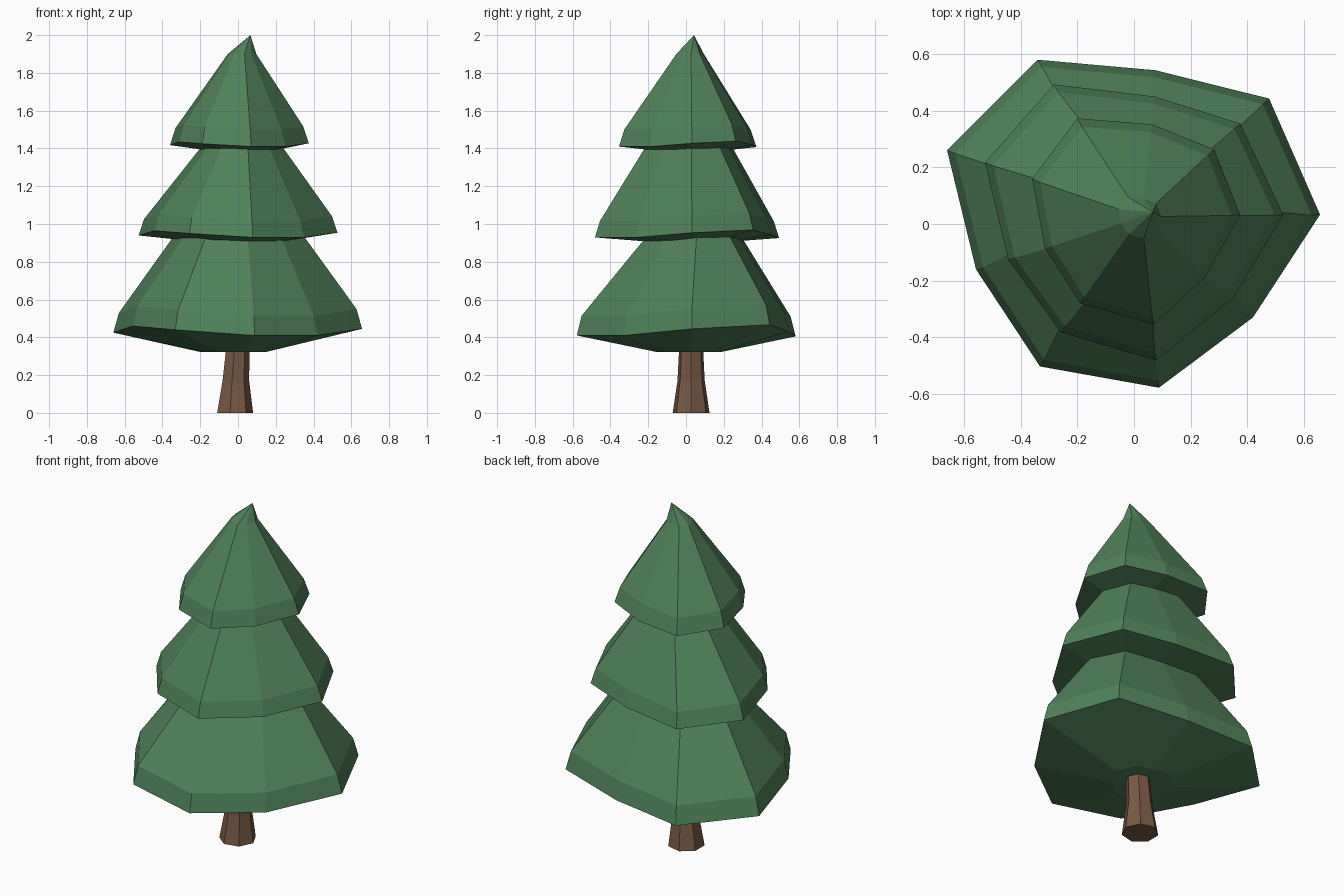
import bpy, bmesh, math

if "Cube" in bpy.data.objects:
    bpy.data.objects.remove(bpy.data.objects["Cube"])


def material(name, rgb):
    m = bpy.data.materials.new(name)
    m.diffuse_color = (*rgb, 1)
    m.use_nodes = True
    m.node_tree.nodes["Principled BSDF"].inputs["Base Color"].default_value = m.diffuse_color
    return m


def loft(name, rings, mat):
    """Skin a list of point rings; a one-point ring makes a tip. Ends are capped."""
    bm = bmesh.new()
    rows = [[bm.verts.new(p) for p in r] for r in rings]
    for a, b in zip(rows, rows[1:]):
        n = len(a)
        for i in range(n):
            j = (i + 1) % n
            if len(b) == 1:
                bm.faces.new((a[i], a[j], b[0]))
            else:
                bm.faces.new((a[i], a[j], b[j], b[i]))
    for r in (rows[0], rows[-1]):
        if len(r) > 2:
            bm.faces.new(r)
    bmesh.ops.recalc_face_normals(bm, faces=bm.faces)
    me = bpy.data.meshes.new(name)
    bm.to_mesh(me)
    bm.free()
    me.materials.append(mat)
    bpy.context.collection.objects.link(bpy.data.objects.new(name, me))


green = material("needle green", (0.080, 0.220, 0.100))
brown = material("bark brown", (0.190, 0.100, 0.058))

# Uneven nine-sided rims, clockwise from the back left corner
rim_low = [(-.34, .58), (.075, .543), (.477, .443), (.657, .033), (.42, -.33),
           (.088, -.578), (-.332, -.503), (-.558, -.16), (-.66, .26)]
rim_mid = [(-.283, .493), (.074, .45), (.375, .355), (.527, .033), (.35, -.263),
           (.078, -.482), (-.258, -.383), (-.445, -.125), (-.526, .217)]
rim_top = [(-.2, .373), (.064, .352), (.283, .263), (.375, .033), (.25, -.19),
           (.07, -.355), (-.19, -.28), (-.315, -.085), (-.36, .16)]
# Height wobble of each rim corner
wobble = [-.025, 0, .037, .015, -.02, -.02, .01, .03, -.005]


def ring(rim, z, sx, sy, ox=0, oy=0, wob=0):
    return [(x * sx + ox, y * sy + oy, z + wob * w) for (x, y), w in zip(rim, wobble)]


# Foliage tiers: underside, rim, lip, sloping skirt
loft("lower_foliage", [
    ring(rim_low, .322, .26, .29, -.025, .015),
    ring(rim_low, .43, 1, 1, wob=1),
    ring(rim_low, .535, .955, .955, wob=1),
    ring(rim_low, .92, .54, .45, .005, .04),
    ring(rim_low, 1.0, .44, .37, .005, .04)], green)
loft("middle_foliage", [
    ring(rim_mid, .905, .40, .40, .01, .015),
    ring(rim_mid, .943, 1, 1, wob=.7),
    ring(rim_mid, 1.03, .945, .945, wob=.7),
    ring(rim_mid, 1.40, .42, .48, .02, .012),
    ring(rim_mid, 1.46, .34, .39, .02, .012)], green)
loft("upper_foliage", [
    ring(rim_top, 1.385, .40, .40, .02, .015),
    ring(rim_top, 1.42, 1, 1, wob=.5),
    ring(rim_top, 1.51, .92, .92, wob=.5),
    ring(rim_top, 1.9, .205, .20, .02, .02),
    [(.066, .042, 2.0)]], green)

# Seven-sided trunk with a flared foot
loft("trunk", [
    [(cx + r * math.cos(i * math.tau / 7), cy + r * math.sin(i * math.tau / 7), z)
     for i in range(7)]
    for z, r, cx, cy in ((0, .1, -.02, .027), (.17, .074, -.015, .027),
                         (.36, .064, -.003, .027))], brown)
